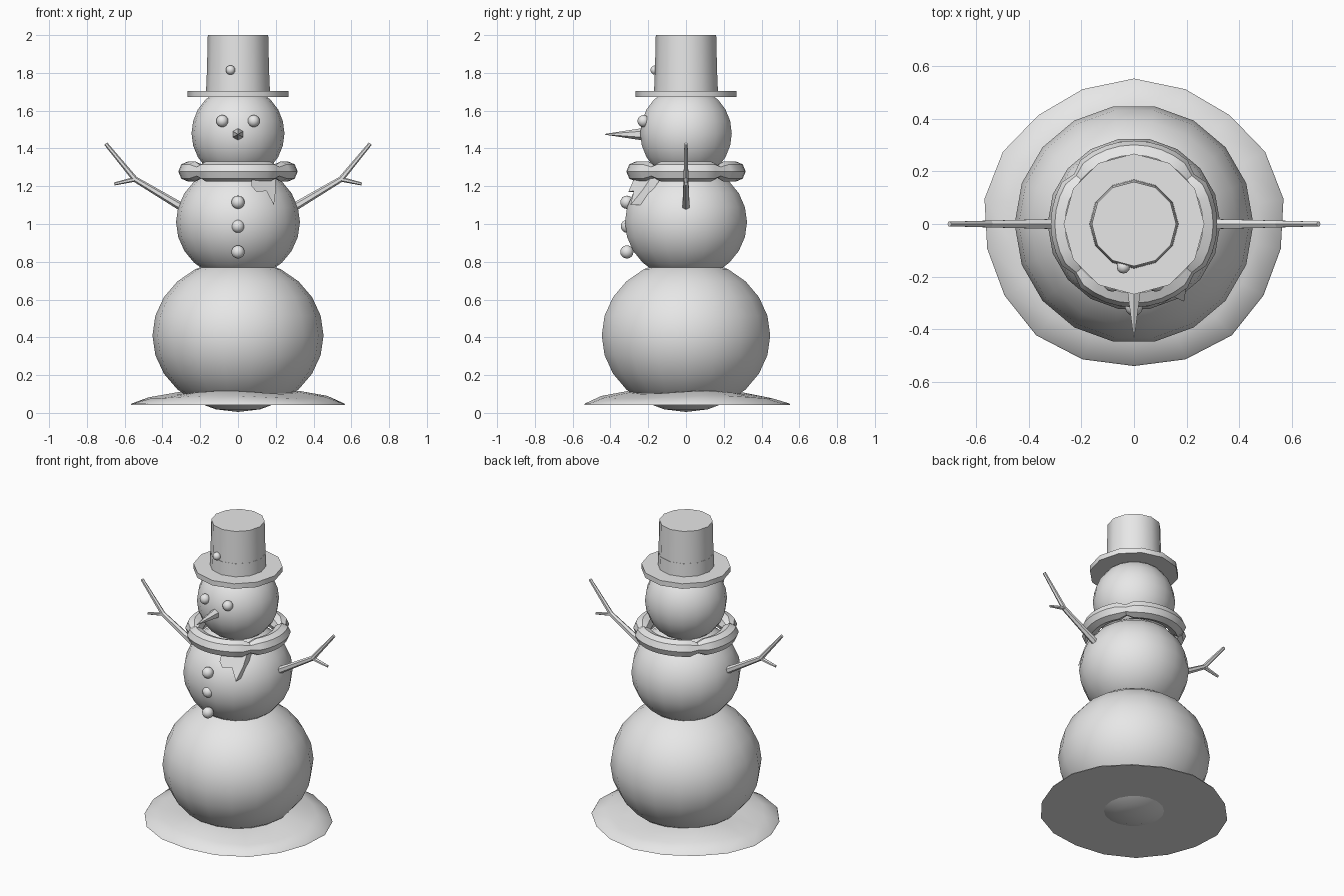
import bpy, bmesh
from math import cos, sin, pi, radians, sqrt
from mathutils import Vector, Matrix

cube = bpy.data.objects.get("Cube")
if cube:
    bpy.data.objects.remove(cube, do_unlink=True)

grey = bpy.data.materials.new("plain grey")
grey.use_nodes = True
grey.diffuse_color = (0.8, 0.8, 0.8, 1)
grey.node_tree.nodes["Principled BSDF"].inputs["Base Color"].default_value = (0.8, 0.8, 0.8, 1)


def finish(name, bm, angle=40):
    bmesh.ops.recalc_face_normals(bm, faces=bm.faces)
    mesh = bpy.data.meshes.new(name)
    bm.to_mesh(mesh)
    bm.free()
    obj = bpy.data.objects.new(name, mesh)
    bpy.context.collection.objects.link(obj)
    mesh.materials.append(grey)
    bpy.ops.object.select_all(action='DESELECT')
    obj.select_set(True)
    bpy.context.view_layer.objects.active = obj
    if angle:
        bpy.ops.object.shade_smooth_by_angle(angle=radians(angle))
    return obj


def ball(name, centre, r, rz=None, segs=18, rings=12):
    bm = bmesh.new()
    bmesh.ops.create_uvsphere(bm, u_segments=segs, v_segments=rings, radius=1)
    size = Matrix.Diagonal((r, r, rz or r, 1))
    bm.transform(Matrix.Translation(centre) @ size @ Matrix.Rotation(pi / 2, 4, 'Z'))
    return finish(name, bm, 60)


def rod(bm, a, b, r1, r2, sides=6):
    """Tapered rod between two points."""
    a, b = Vector(a), Vector(b)
    turn = (b - a).to_track_quat('Z', 'Y').to_matrix().to_4x4()
    bmesh.ops.create_cone(bm, cap_ends=True, segments=sides, radius1=r1, radius2=r2,
                          depth=(b - a).length,
                          matrix=Matrix.Translation((a + b) / 2) @ turn)


def upright(name, z1, z2, r1, r2, sides=12):
    bm = bmesh.new()
    rod(bm, (0, 0, z1), (0, 0, z2), r1, r2, sides)
    return finish(name, bm, 35)


# Snow patch on the ground, slightly uneven
bm = bmesh.new()
rings = []
for r, z in ((0.565, 0.042), (0.56, 0.05), (0.47, 0.083), (0.33, 0.108), (0.15, 0.115)):
    ring = []
    for i in range(18):
        a = pi / 2 + i * pi / 9
        bump = 0.008 * sin(3 * a + 0.6) * (z > 0.06)
        wob = 1 + 0.012 * sin(5 * a)
        ring.append(bm.verts.new((r * 1.01 * wob * cos(a), r * 0.965 * wob * sin(a), z + bump)))
    rings.append(ring)
for low, high in zip(rings, rings[1:]):
    for i in range(18):
        j = (i + 1) % 18
        bm.faces.new((low[i], low[j], high[j], high[i]))
bm.faces.new(rings[0])
bm.faces.new(rings[-1])
finish("snow_base", bm, 50)

# Body
ball("lower_body", (0, 0, 0.41), 0.453, 0.405)
ball("middle_body", (0, 0, 1.01), 0.328, 0.305)
ball("head", (0, 0, 1.48), 0.246, 0.25)

# Eyes, buttons and nose
for side, x in (("right", -0.083), ("left", 0.083)):
    ball(side + "_eye", (x, -0.225, 1.545), 0.032, segs=12, rings=8)
for i, (y, z) in enumerate(((-0.313, 1.115), (-0.31, 0.988), (-0.313, 0.852))):
    ball(f"button_{i + 1}", (0, y, z), 0.035, segs=12, rings=8)
bm = bmesh.new()
rod(bm, (0, -0.2, 1.475), (0, -0.43, 1.475), 0.037, 0.002)
finish("nose", bm, 30)

# Hat
upright("hat_brim", 1.672, 1.705, 0.267, 0.267)
upright("hat_crown", 1.7, 2.0, 0.167, 0.16)
upright("hat_band", 1.7, 1.79, 0.169, 0.166)
ball("hat_bead", (-0.04, -0.163, 1.815), 0.025, segs=12, rings=8)

# Scarf loop, pinched where the cloth gathers
bm = bmesh.new()
loops = []
pinches = (40, 140, 220, 320)
for k in range(36):
    deg = k * 10
    near = min(abs(deg - p) for p in pinches)
    tube = 0.034 if near < 5 else 0.054
    a = radians(deg)
    loops.append([bm.verts.new(((0.262 + tube * cos(t)) * cos(a),
                                (0.262 + tube * cos(t)) * sin(a),
                                1.278 + tube * sin(t)))
                  for t in (j * pi / 4 for j in range(8))])
for k in range(36):
    p, q = loops[k], loops[(k + 1) % 36]
    for j in range(8):
        n = (j + 1) % 8
        bm.faces.new((p[j], p[n], q[n], q[j]))
finish("scarf", bm, 35)

# Scarf tail hanging down the chest
bm = bmesh.new()
outline = ((0.075, 1.28), (0.07, 1.2), (0.1, 1.17), (0.15, 1.175),
           (0.19, 1.1), (0.2, 1.18), (0.195, 1.28))
sheets = []
for depth in (0.045, -0.01):
    sheet = []
    for x, z in outline:
        h = min(z, 1.23)
        y = 0.328 * sqrt(max(0, 1 - (x / 0.328) ** 2 - ((h - 1.01) / 0.305) ** 2))
        sheet.append(bm.verts.new((x, -y - depth, z)))
    sheets.append(sheet)
    bm.faces.new(sheet)
for i in range(len(outline)):
    j = (i + 1) % len(outline)
    bm.faces.new((sheets[0][i], sheets[0][j], sheets[1][j], sheets[1][i]))
finish("scarf_tail", bm, 35)

# Twig arms, each with a short fork
for side, s in (("right", -1), ("left", 1)):
    bm = bmesh.new()
    elbow = (s * 0.545, 0, 1.237)
    rod(bm, (s * 0.29, 0, 1.085), elbow, 0.022, 0.015)
    rod(bm, elbow, (s * 0.7, 0, 1.425), 0.015, 0.01)
    rod(bm, elbow, (s * 0.655, 0, 1.212), 0.013, 0.008)
    finish(side + "_arm", bm, 35)
